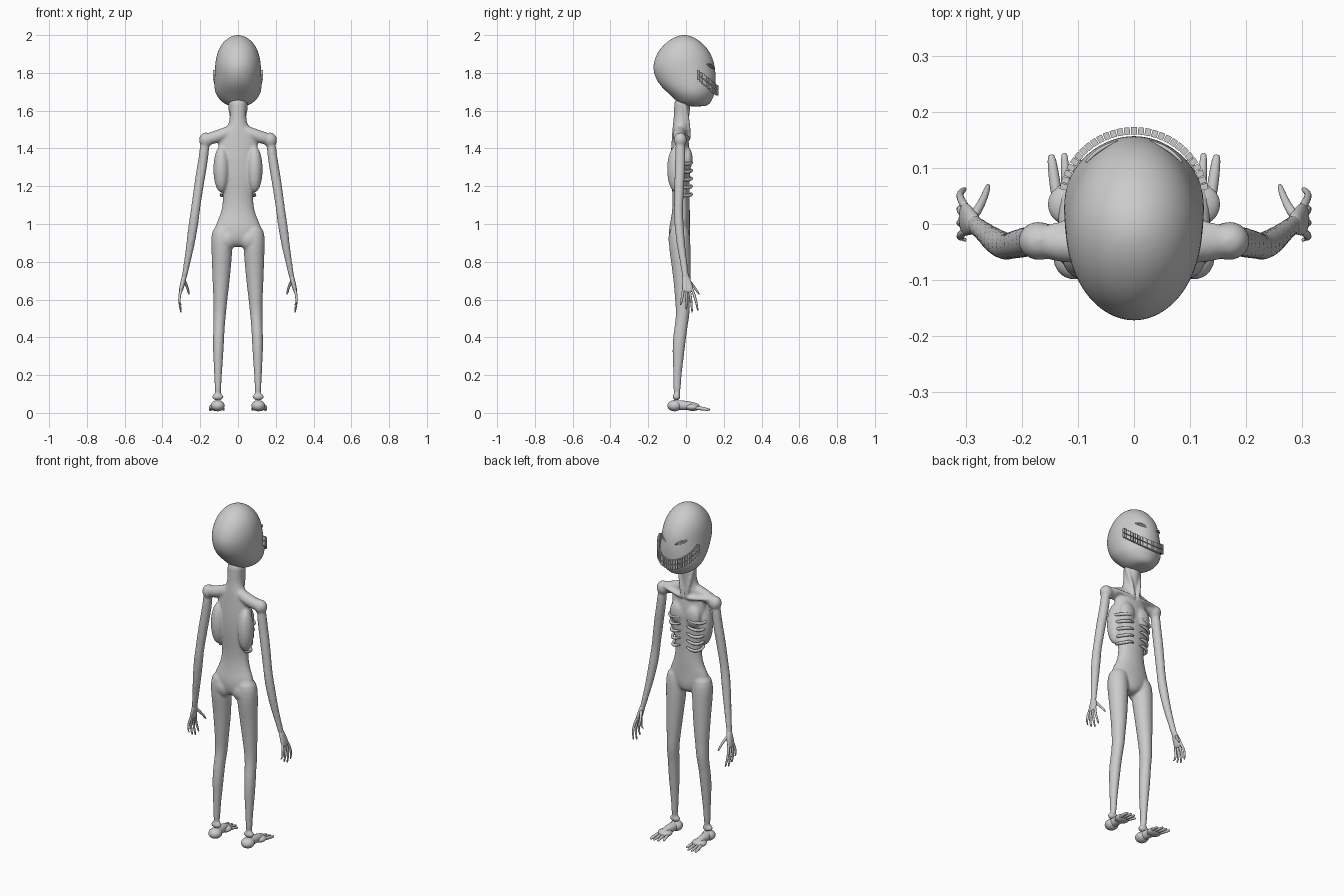
import bpy, bmesh, math
from mathutils import Vector, Matrix

skin = bpy.data.materials.new("pale grey skin")
skin.diffuse_color = (0.6, 0.6, 0.6, 1)


def skin_rings(bm, rings):
    """Join a list of point rings into a closed surface."""
    loops = [[bm.verts.new(p) for p in r] for r in rings]
    n = len(loops[0])
    for a, b in zip(loops, loops[1:]):
        for i in range(n):
            bm.faces.new((a[i], a[(i + 1) % n], b[(i + 1) % n], b[i]))
    bm.faces.new(loops[0][::-1])
    bm.faces.new(loops[-1])


def level(x, y, z, rx, front, back, n=16):
    """Horizontal ring with separate front and back depth."""
    out = []
    for i in range(n):
        a = 2 * math.pi * i / n
        s = math.sin(a)
        out.append((x + rx * math.cos(a), y + s * (front if s > 0 else back), z))
    return out


def column(bm, rows, x=1):
    """Stack of ellipses, rows are x, y, z, rx, ry."""
    skin_rings(bm, [level(x * r[0], r[1], r[2], r[3], r[4], r[4]) for r in rows])


def tube(bm, pts, n=8):
    """Round tube along points, each x, y, z, radius, with rounded ends."""
    P = [Vector(p[:3]) for p in pts]
    R = [p[3] for p in pts]
    d0, d1 = (P[0] - P[1]).normalized(), (P[-1] - P[-2]).normalized()
    P = [P[0] + d0 * R[0] * .7] + P + [P[-1] + d1 * R[-1] * .7]
    R = [R[0] * .5] + R + [R[-1] * .5]
    rings = []
    for i, p in enumerate(P):
        t = (P[min(i + 1, len(P) - 1)] - P[max(i - 1, 0)]).normalized()
        ref = Vector((0, 0, 1)) if abs(t.z) < .75 else Vector((0, 1, 0))
        u = t.cross(ref).normalized()
        v = t.cross(u)
        rings.append([p + (u * math.cos(k * 2 * math.pi / n) + v * math.sin(k * 2 * math.pi / n)) * R[i]
                      for k in range(n)])
    skin_rings(bm, rings)


def ball(bm, c, r):
    m = Matrix.Translation(c) @ Matrix.Diagonal((*r, 1))
    bmesh.ops.create_uvsphere(bm, u_segments=16, v_segments=10, radius=1, matrix=m)


def finish(name, bm, subdiv=1, mirror=False, blend=0, smooth=True):
    bmesh.ops.recalc_face_normals(bm, faces=bm.faces[:])
    for f in bm.faces:
        f.smooth = smooth
    me = bpy.data.meshes.new(name)
    bm.to_mesh(me)
    bm.free()
    ob = bpy.data.objects.new(name, me)
    bpy.context.collection.objects.link(ob)
    me.materials.append(skin)
    if mirror:
        ob.modifiers.new("mirror", 'MIRROR').use_clip = False
    if subdiv:
        s = ob.modifiers.new("subdivide", 'SUBSURF')
        s.levels = s.render_levels = subdiv
    if blend:
        r = ob.modifiers.new("fuse", 'REMESH')
        r.mode, r.voxel_size, r.use_smooth_shade = 'VOXEL', blend, True
        s = ob.modifiers.new("soften", 'SMOOTH')
        s.factor, s.iterations = .5, 5
    return ob


# Body: torso, neck, shoulders, arms and legs fused into one skin
bm = bmesh.new()
column(bm, [(0, -.03, .875, .03, .03), (0, -.033, .91, .085, .055), (0, -.035, .96, .125, .058),
            (0, -.033, 1.0, .122, .054), (0, -.028, 1.04, .098, .05), (0, -.025, 1.1, .082, .046),
            (0, -.027, 1.17, .082, .046), (0, -.03, 1.25, .1, .052), (0, -.03, 1.35, .108, .054),
            (0, -.03, 1.42, .11, .048), (0, -.033, 1.47, .1, .042), (0, -.03, 1.51, .058, .042),
            (0, -.025, 1.55, .045, .042), (0, -.022, 1.6, .043, .042), (0, -.015, 1.68, .055, .05)])
for s in (-1, 1):
    # shoulder and collar bone
    tube(bm, [(s * .03, -.035, 1.495, .035), (s * .1, -.04, 1.465, .035), (s * .165, -.03, 1.448, .034)], 12)
    tube(bm, [(s * .012, .014, 1.45, .012), (s * .07, .014, 1.458, .011), (s * .16, -.015, 1.468, .014)])
    ball(bm, (s * .17, -.03, 1.445), (.038, .036, .04))
    # neck tendon
    tube(bm, [(s * .045, -.01, 1.64, .012), (s * .032, .012, 1.55, .012), (s * .012, .018, 1.455, .011)])
    # side of rib cage and breast
    ball(bm, (s * .088, -.052, 1.29), (.044, .05, .125))
    ball(bm, (s * .052, .006, 1.345), (.048, .03, .065))
    ball(bm, (s * .06, -.05, .92), (.058, .045, .06))
    # arm
    column(bm, [(.172, -.03, 1.46, .026, .028), (.182, -.03, 1.35, .026, .027), (.197, -.033, 1.27, .027, .028),
                (.212, -.037, 1.17, .026, .026), (.225, -.04, 1.08, .024, .024), (.23, -.04, 1.04, .026, .025),
                (.24, -.035, .97, .026, .025), (.255, -.025, .87, .022, .022), (.272, -.01, .78, .017, .018),
                (.284, -.002, .72, .015, .019), (.288, .002, .70, .011, .018)], s)
    # leg
    column(bm, [(.075, -.035, 1.0, .05, .045), (.085, -.035, .94, .06, .058), (.085, -.033, .87, .057, .059),
                (.087, -.026, .78, .052, .051), (.09, -.02, .68, .045, .045), (.094, -.018, .58, .036, .039),
                (.097, -.016, .52, .034, .037), (.1, -.026, .46, .03, .035), (.104, -.037, .38, .031, .036),
                (.105, -.042, .28, .026, .029), (.106, -.047, .17, .018, .02), (.106, -.048, .08, .018, .02)], s)
    ball(bm, (s * .107, -.05, .085), (.032, .022, .02))
finish("body", bm, 1, blend=.007)

# Ribs over the belly
bm = bmesh.new()
for i in range(5):
    z, w = 1.325 - .042 * i, .118 - .006 * i
    tube(bm, [(.025, .024, z + .006, .006), (.055, .033, z, .009), (w - .02, .018, z - .008, .010),
              (w, -.015, z - .006, .009), (w - .01, -.05, z + .005, .008)])
finish("ribs", bm, 1, mirror=True)

# Head: tall cranium with the face and jaw pushed forward
rows = [(2.0, -.01, .012, .012, .012), (1.992, -.01, .04, .045, .045), (1.97, -.01, .073, .085, .085),
        (1.93, -.01, .102, .125, .128), (1.88, -.01, .118, .153, .156), (1.83, -.01, .123, .165, .167),
        (1.78, .015, .125, .144, .182), (1.73, .035, .127, .122, .172), (1.69, .04, .121, .113, .132),
        (1.66, .04, .1, .1, .1), (1.635, .045, .072, .082, .08), (1.622, .055, .035, .045, .05)]
bm = bmesh.new()
skin_rings(bm, [level(0, y, z, rx, f, b, 24) for z, y, rx, f, b in rows])
finish("head", bm, 2)

# Two rows of block teeth along a rising grin
bm = bmesh.new()
for row in (.015, -.014):
    count = 29
    for i in range(count):
        a = math.radians(12 + 156 * i / (count - 1))
        x, y = .128 * math.cos(a), .04 + .126 * math.sin(a)
        z = 1.705 + (.166 - y) * .83 + row
        m = (Matrix.Translation((x, y, z)) @ Matrix.Rotation(a - math.pi / 2, 4, 'Z')
             @ Matrix.Diagonal((.0105, .013, .024, 1)))
        bmesh.ops.create_cube(bm, size=1, matrix=m)
finish("teeth", bm, 0, smooth=False)

# Narrow slit eyelids
bm = bmesh.new()
for dz in (.009, -.005):
    tube(bm, [(.03, .147, 1.822, .003), (.052, .139, 1.831 + dz, .004), (.072, .125, 1.838 + dz, .004),
              (.085, .111, 1.846, .003)], 6)
finish("eyelids", bm, 1, mirror=True)

# Hands with long fingers and an inward thumb
bm = bmesh.new()
column(bm, [(.282, -.003, .735, .013, .016), (.288, .003, .705, .014, .021), (.297, .008, .67, .013, .03),
            (.303, .01, .645, .011, .03), (.304, .01, .637, .006, .022)])
for i in range(4):
    y0, y1, tip = -.013 + .015 * i, -.028 + .03 * i, (.575, .55, .535, .545)[i]
    tube(bm, [(.301, y0, .655, .0085), (.311, (y0 + y1) / 2, .615, .0075),
              (.31, y0 * .2 + y1 * .8, .58, .0065), (.302, y1, tip, .005)])
tube(bm, [(.285, .015, .70, .010), (.272, .036, .675, .008), (.264, .055, .65, .007), (.26, .068, .63, .005)])
finish("hands", bm, 1, mirror=True)

# Feet with rounded heels and splayed toes
bm = bmesh.new()
ball(bm, (.107, -.06, .038), (.038, .04, .03))
tube(bm, [(.107, -.06, .042, .028), (.11, -.01, .04, .026), (.113, .03, .036, .024), (.114, .06, .032, .019)], 12)
ball(bm, (.113, .035, .03), (.042, .04, .02))
for x0, x1, y1, r in ((.085, .076, .10, .009), (.103, .100, .12, .009), (.12, .124, .122, .009), (.137, .147, .118, .011)):
    tube(bm, [(x0, .045, .027, r), (x0 * .5 + x1 * .5, .08, .024, r), (x1, y1, .017, r * .8)])
finish("feet", bm, 1, mirror=True)
